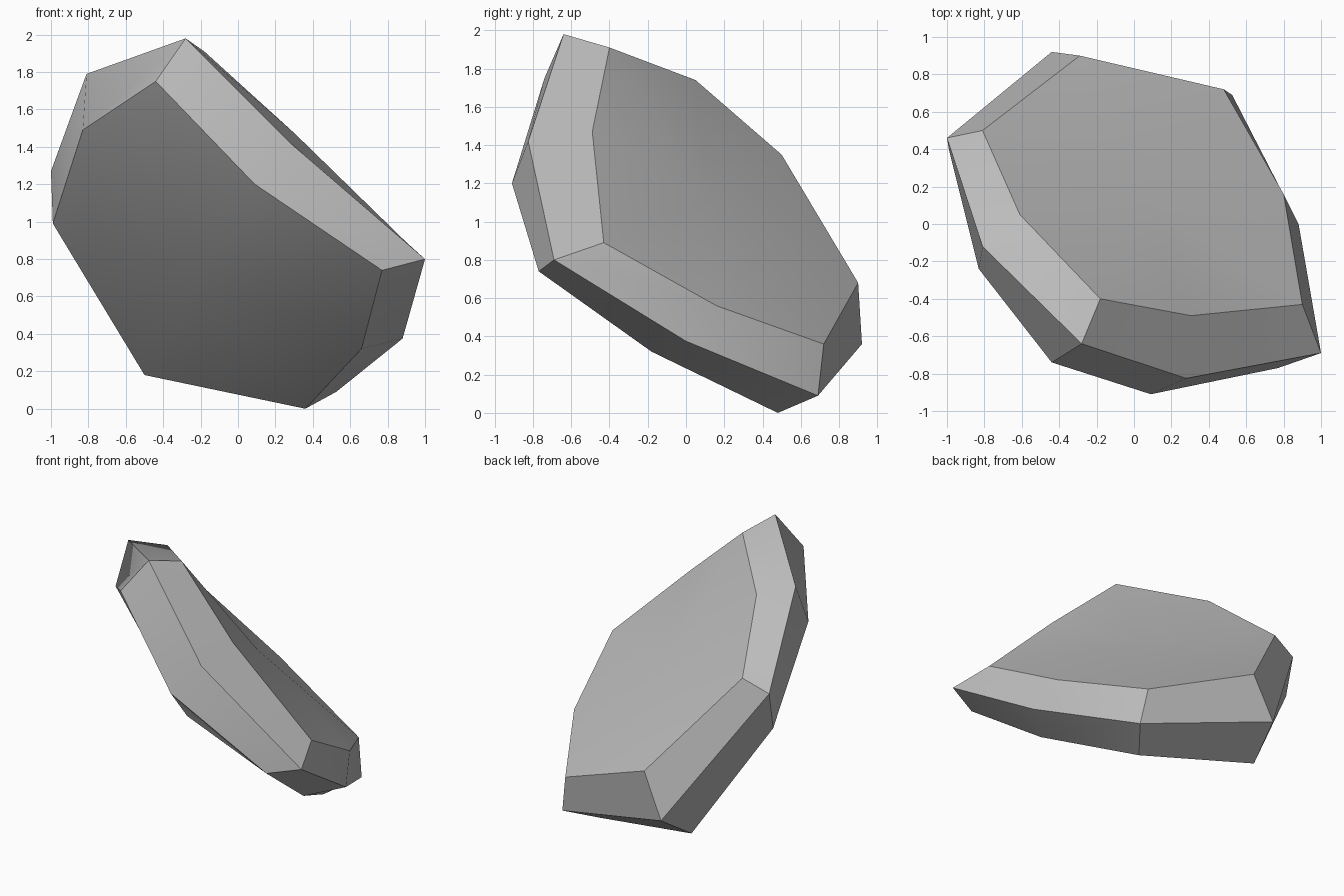
import bpy, bmesh, math
from mathutils import Vector

if "Cube" in bpy.data.objects:
    bpy.data.objects.remove(bpy.data.objects["Cube"])

# Three matching eight-sided outlines: front face, widest rim, back face
front = [(-.44, -.74, 1.75), (.09, -.91, 1.20), (.77, -.77, .74), (.66, -.18, .32),
         (.36, .48, 0), (-.50, .65, .18), (-.99, .40, .99), (-.83, -.24, 1.49)]
rim = [(-.28, -.64, 1.98), (.28, -.825, 1.42), (1, -.69, .80), (.88, 0, .375),
       (.525, .69, .09), (-.44, .92, .36), (-1, .46, 1.27), (-.81, -.12, 1.79)]
back = [(-.18, -.40, 1.91), (.305, -.49, 1.47), (.90, -.43, .89), (.80, .16, .56),
        (.48, .72, .36), (-.29, .90, .68), (-.81, .50, 1.35), (-.61, .05, 1.74)]

bm = bmesh.new()
rings = [[bm.verts.new(p) for p in ring] for ring in (front, rim, back)]

# Chamfered sides between the outlines
for a, b in zip(rings, rings[1:]):
    for i in range(8):
        j = (i + 1) % 8
        bm.faces.new((a[i], a[j], b[j], b[i]))

# Front face domes outward, back face stays nearly flat
outward = Vector((-.48, -.67, -.56))
for ring, dome in ((rings[0], .2), (rings[2], 0)):
    centre = sum((v.co for v in ring), Vector()) / 8 + outward * dome
    tip = bm.verts.new(centre)
    for i in range(8):
        bm.faces.new((ring[i], ring[(i + 1) % 8], tip))
bmesh.ops.recalc_face_normals(bm, faces=bm.faces)

mesh = bpy.data.meshes.new("rock")
bm.to_mesh(mesh)
bm.free()
rock = bpy.data.objects.new("rock", mesh)
bpy.context.collection.objects.link(rock)

# Plain grey stone
stone = bpy.data.materials.new("grey stone")
stone.diffuse_color = (.5, .5, .5, 1)
stone.use_nodes = True
stone.node_tree.nodes["Principled BSDF"].inputs["Base Color"].default_value = stone.diffuse_color
mesh.materials.append(stone)

# Soft shading within the large faces, crisp chamfer edges
bpy.context.view_layer.objects.active = rock
rock.select_set(True)
bpy.ops.object.shade_smooth_by_angle(angle=math.radians(30))
